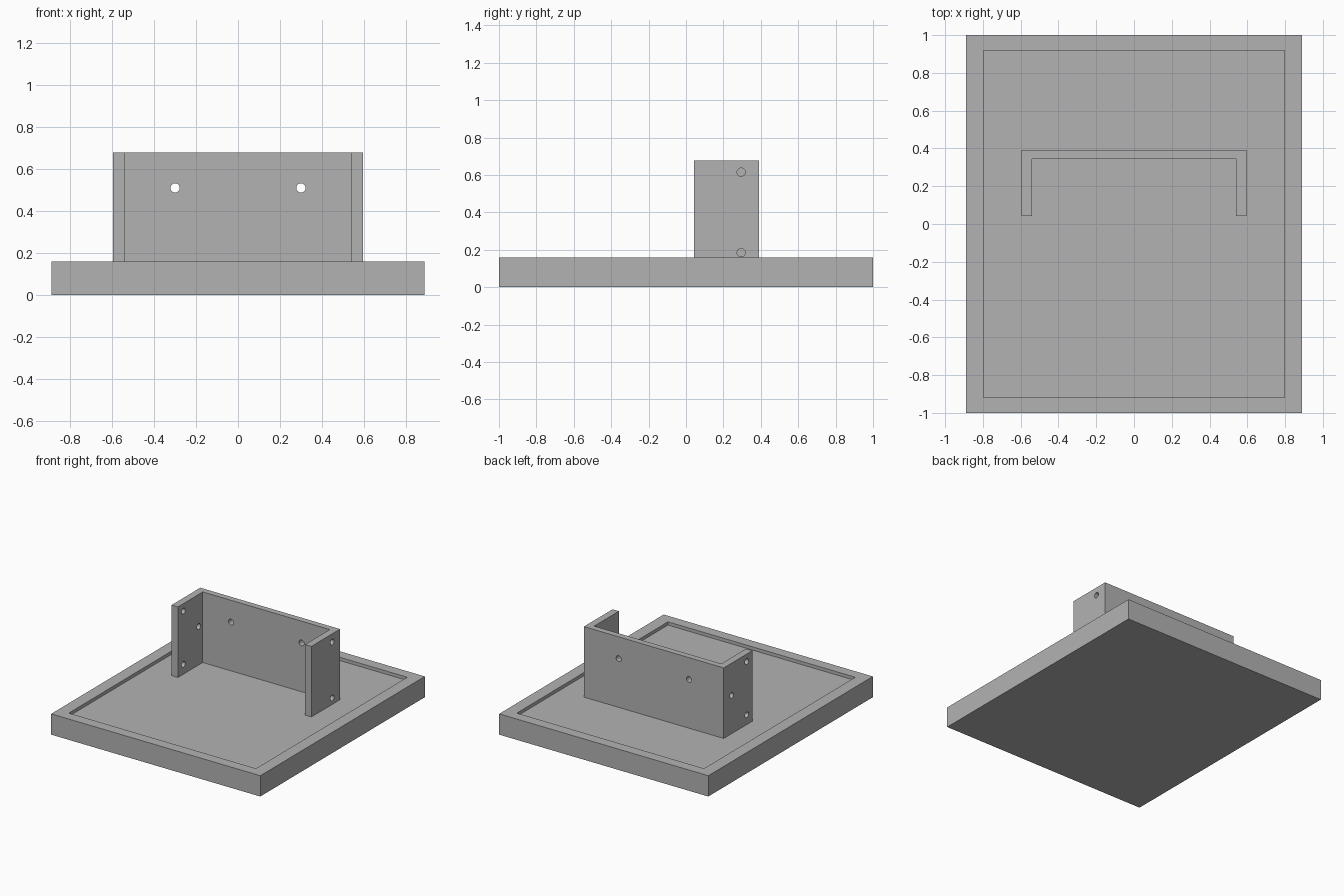
import bpy
import bmesh
from mathutils import Matrix, Vector

cube = bpy.data.objects.get("Cube")
if cube:
    bpy.data.objects.remove(cube, do_unlink=True)

grey = bpy.data.materials.new("plain grey")
grey.use_nodes = True
colour = (0.45, 0.45, 0.45, 1)
grey.diffuse_color = colour
grey.node_tree.nodes["Principled BSDF"].inputs["Base Color"].default_value = colour

FLOOR, RIM, TOP = 0.135, 0.16, 0.678
HOLE_RADIUS = 0.022


def make_object(name, bm):
    bmesh.ops.recalc_face_normals(bm, faces=bm.faces)
    mesh = bpy.data.meshes.new(name)
    bm.to_mesh(mesh)
    bm.free()
    mesh.materials.append(grey)
    obj = bpy.data.objects.new(name, mesh)
    bpy.context.collection.objects.link(obj)
    return obj


def prism(name, outline, bottom, top):
    """Extrude a flat outline upwards."""
    bm = bmesh.new()
    face = bm.faces.new([bm.verts.new((x, y, bottom)) for x, y in outline])
    walls = bmesh.ops.extrude_face_region(bm, geom=[face])["geom"]
    verts = [v for v in walls if isinstance(v, bmesh.types.BMVert)]
    bmesh.ops.translate(bm, verts=verts, vec=(0, 0, top - bottom))
    return make_object(name, bm)


def rectangle(x, y):
    return [(-x, -y), (x, -y), (x, y), (-x, y)]


def drill(name, centre, axis):
    """Cutter for a round hole along the given axis."""
    bm = bmesh.new()
    turn = Vector((0, 0, 1)).rotation_difference(Vector(axis)).to_matrix().to_4x4()
    bmesh.ops.create_cone(bm, cap_ends=True, segments=32, radius1=HOLE_RADIUS,
                          radius2=HOLE_RADIUS, depth=0.2,
                          matrix=Matrix.Translation(centre) @ turn)
    return make_object(name, bm)


def cut(target, cutter):
    """Subtract the cutter, then discard it."""
    cutter.hide_render = True
    mod = target.modifiers.new("cut", "BOOLEAN")
    mod.operation = "DIFFERENCE"
    mod.solver = "EXACT"
    mod.object = cutter
    bpy.context.view_layer.objects.active = target
    bpy.ops.object.modifier_apply(modifier=mod.name)
    bpy.data.objects.remove(cutter, do_unlink=True)


# Base tray with a shallow recess
tray = prism("base_tray", rectangle(0.89, 1), 0, RIM)
cut(tray, prism("recess_cutter", rectangle(0.797, 0.919), FLOOR, RIM + 0.1))

# U-shaped bracket standing on the recess floor
outer, inner, front, web, back = 0.595, 0.541, 0.043, 0.344, 0.391
half = [(outer, back), (outer, front), (inner, front), (inner, web)]
outline = half + [(-x, y) for x, y in reversed(half)]
bracket = prism("bracket", outline, FLOOR, TOP)

# Holes through the back wall
for side in (-1, 1):
    cut(bracket, drill("back_hole", (side * 0.3, 0.367, 0.51), (0, 1, 0)))

# Holes through the side walls: two on the left, three on the right
side_holes = {1: [(0.295, 0.615), (0.295, 0.185)],
              -1: [(0.11, 0.62), (0.295, 0.43), (0.11, 0.21)]}
for side, places in side_holes.items():
    for y, z in places:
        cut(bracket, drill("side_hole", (side * 0.568, y, z), (1, 0, 0)))

# Smooth hole walls while keeping every edge crisp
for obj in (tray, bracket):
    bpy.ops.object.select_all(action="DESELECT")
    obj.select_set(True)
    bpy.context.view_layer.objects.active = obj
    bpy.ops.object.shade_smooth_by_angle()
